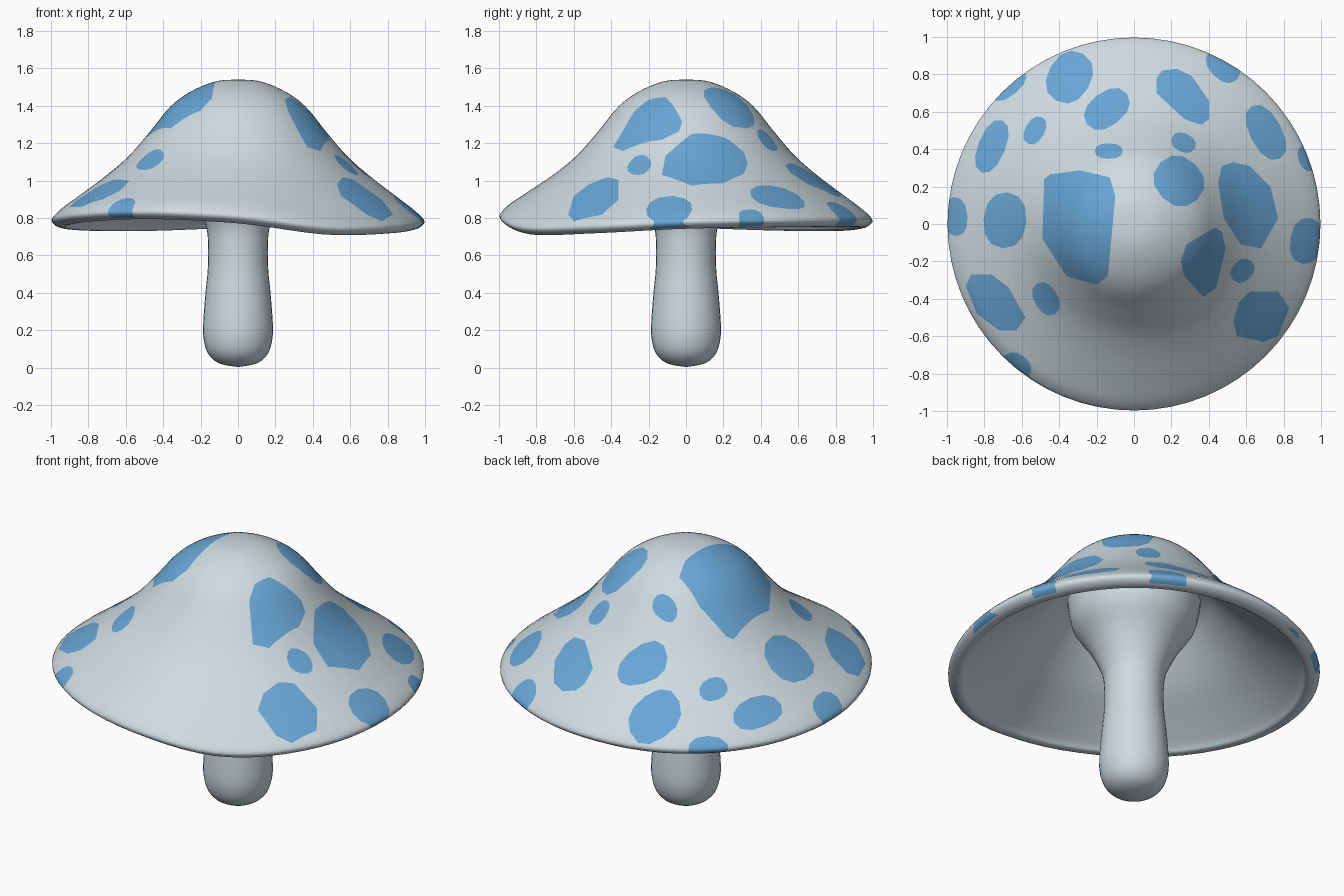
import bpy, bmesh, math
from mathutils import Vector

if "Cube" in bpy.data.objects:
    bpy.data.objects.remove(bpy.data.objects["Cube"])


def material(name, rgb):
    m = bpy.data.materials.new(name)
    m.diffuse_color = (*rgb, 1)
    m.use_nodes = True
    m.node_tree.nodes["Principled BSDF"].inputs["Base Color"].default_value = m.diffuse_color
    return m


pale = material("pale grey blue", (0.62, 0.71, 0.75))
blue = material("spot blue", (0.14, 0.38, 0.67))


def catmull(p0, p1, p2, p3, t):
    return 0.5 * (2 * p1 + (p2 - p0) * t + (2 * p0 - 5 * p1 + 4 * p2 - p3) * t * t
                  + (3 * p1 - p0 - 3 * p2 + p3) * t ** 3)


def smooth_profile(pts, n):
    v = [Vector(p) for p in pts]
    v = [v[0]] + v + [v[-1]]
    out = [catmull(*v[i:i + 4], k / n) for i in range(len(v) - 3) for k in range(n)]
    return out + [v[-1]]


def lathe(profile, segs, lift=lambda r, a: 0, outer_count=0):
    """Turn a profile about z; faces of the first outer_count rings get tagged."""
    bm = bmesh.new()
    tag = bm.faces.layers.int.new("outer")
    rings = []
    for r, z in profile:
        if r < 1e-4:
            rings.append([bm.verts.new((0, 0, z))] * segs)
        else:
            angs = [2 * math.pi * i / segs for i in range(segs)]
            rings.append([bm.verts.new((r * math.cos(a), r * math.sin(a), z + lift(r, a))) for a in angs])
    for k, (A, B) in enumerate(zip(rings, rings[1:])):
        for i in range(segs):
            j = (i + 1) % segs
            quad = list(dict.fromkeys((A[i], B[i], B[j], A[j])))
            f = bm.faces.new(quad)
            f[tag] = 1 if k < outer_count else 0
    return bm, tag


def finish(bm, name):
    for f in bm.faces:
        f.smooth = True
    me = bpy.data.meshes.new(name)
    bm.to_mesh(me)
    bm.free()
    me.materials.append(pale)
    me.materials.append(blue)
    ob = bpy.data.objects.new(name, me)
    bpy.context.collection.objects.link(ob)
    return ob


# Wavy brim: height offset every 30 degrees, fading out towards the crown
WAVE = [-.008, 0, .003, -.003, -.02, -.018, 0, .03, .046, .022, -.04, -.032]


def brim_lift(r, a):
    u = a / (2 * math.pi) * 12
    i = int(u)
    w = catmull(*[WAVE[(i + k) % 12] for k in (-1, 0, 1, 2)], u - i)
    return w * max(0, min(1, (r - 0.45) / 0.5)) ** 1.5


# Cap: outer skin, rounded lip, hollow underside
outer = [(0, 1.54), (.12, 1.53), (.25, 1.477), (.36, 1.397), (.47, 1.262), (.58, 1.135),
         (.7, 1.03), (.85, .918), (.95, .843), (.997, .79), (.97, .757)]
inner = [(.925, .752), (.89, .785), (.78, .87), (.62, .99), (.48, 1.12), (.38, 1.22), (.28, 1.28)]
N = 4
cap, tag = lathe(smooth_profile(outer + inner, N), 64, brim_lift, (len(outer) - 1) * N)

# Spots seen from above: centre x, y, half length, half width, turn in degrees
OVALS = [
    (-.345, .785, .145, .115, 60), (-.145, .615, .135, .09, 38), (-.135, .39, .075, .042, 0),
    (-.53, .50, .08, .052, 60), (-.76, .415, .15, .072, 68), (-.675, .75, .115, .065, 40),
    (-.69, .02, .15, .115, 85), (-.955, .04, .105, .065, 95), (-.47, -.40, .095, .063, -60),
    (-.63, -.765, .085, .07, -40), (.475, .845, .105, .07, -45), (.705, .49, .16, .085, -62),
    (.265, .435, .068, .05, -25), (.24, .23, .14, .125, -45), (.925, .35, .072, .045, -68),
    (.92, -.09, .125, .085, 80), (.58, -.25, .07, .055, 45)]
# Larger angular spots as convex outlines
PATCHES = [
    [(-.48, .24), (-.45, .265), (-.29, .287), (-.13, .25), (-.1, .15), (-.14, -.28), (-.2, -.325), (-.36, -.28), (-.49, -.08)],
    [(.53, .33), (.62, .31), (.73, .2), (.77, .03), (.68, -.13), (.57, -.11), (.48, .03), (.45, .22), (.47, .31)],
    [(.25, -.2), (.28, -.11), (.43, -.02), (.47, -.04), (.49, -.13), (.44, -.34), (.37, -.39), (.27, -.28)],
    [(.56, -.42), (.62, -.36), (.77, -.36), (.83, -.45), (.77, -.6), (.69, -.63), (.55, -.6), (.53, -.52)],
    [(-.9, -.33), (-.87, -.27), (-.76, -.27), (-.67, -.34), (-.58, -.5), (-.63, -.57), (-.72, -.57), (-.84, -.48)],
    [(.12, .78), (.15, .82), (.23, .83), (.31, .79), (.4, .66), (.4, .56), (.36, .53), (.27, .56), (.12, .7)]]


def oval(cx, cy, a, b, turn):
    t, pts = math.radians(turn), []
    for i in range(12):
        c, s = math.cos(i * math.pi / 6), math.sin(i * math.pi / 6)
        x = a * math.copysign(abs(c) ** .88, c)
        y = b * math.copysign(abs(s) ** .88, s)
        pts.append((cx + x * math.cos(t) - y * math.sin(t), cy + x * math.sin(t) + y * math.cos(t)))
    return pts


# Cut each outline into the outer skin with upright planes and colour what is inside
for pts in [oval(*o) for o in OVALS] + PATCHES:
    pts = [Vector((*p, 0)) for p in pts]
    mid = sum(pts, Vector()) / len(pts)
    reach = max((p - mid).length for p in pts) + 0.12
    faces = [f for f in cap.faces if f[tag] and (f.calc_center_median().xy - mid.xy).length < reach]
    for p, q in zip(pts, pts[1:] + pts[:1]):
        n = (q - p).cross(Vector((0, 0, 1))).normalized()
        if n.dot(mid - p) > 0:
            n = -n
        geom = set(faces)
        for f in faces:
            geom.update(f.edges)
            geom.update(f.verts)
        res = bmesh.ops.bisect_plane(cap, geom=list(geom), dist=1e-5, plane_co=p, plane_no=n)
        cand = set(faces) | {g for g in res["geom"] if isinstance(g, bmesh.types.BMFace)}
        faces = [f for f in cand if f.is_valid and f[tag] and n.dot(f.calc_center_median() - p) < 0]
    for f in faces:
        f.material_index = 1

bmesh.ops.recalc_face_normals(cap, faces=cap.faces[:])
finish(cap, "mushroom_cap")

# Stem: rounded foot, slim waist, flared top joining the hollow
stem_pts = [(0, 0.003), (.1, .022), (.16, .075), (.185, .16), (.185, .26), (.172, .42), (.162, .52),
            (.16, .66), (.175, .77), (.245, .92), (.325, 1.04), (.35, 1.14), (.35, 1.22), (.25, 1.29), (0, 1.31)]
stem, _ = lathe(smooth_profile(stem_pts, 3), 32)
bmesh.ops.recalc_face_normals(stem, faces=stem.faces[:])
finish(stem, "mushroom_stem")
